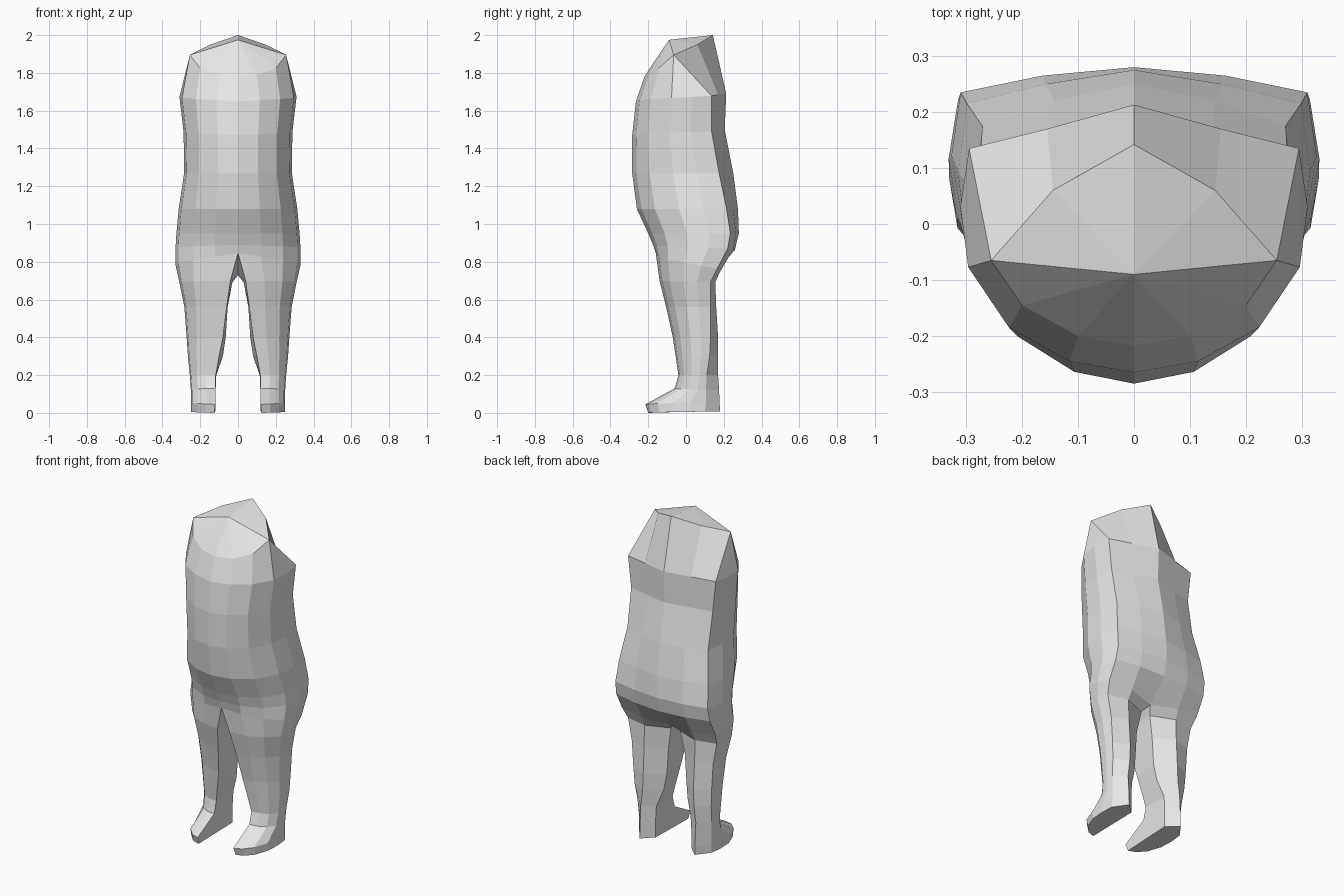
import bpy, bmesh

if "Cube" in bpy.data.objects:
    bpy.data.objects.remove(bpy.data.objects["Cube"])

grey = bpy.data.materials.new("plain_grey")
grey.diffuse_color = (0.8, 0.8, 0.8, 1)
grey.use_nodes = True
grey.node_tree.nodes["Principled BSDF"].inputs["Base Color"].default_value = grey.diffuse_color

# Half cross-section: front inner, around the outside, to back inner
XF = (0, .37, .72, .955, 1, .95)
YF = (0, .05, .2, .47, .74, 1)


def ring(bm, zf, zb, xi, xib, xo, yf, yc, ym, yi):
    pts = [(xi + (xo - xi) * fx, yf + (yc - yf) * fy) for fx, fy in zip(XF, YF)]
    pts += [(xib + (xo - xib) * .5, ym), (xib, yi)]
    return [bm.verts.new((x, y, zf + (zb - zf) * i / 7)) for i, (x, y) in enumerate(pts)]


def loft(bm, a, b, closed):
    n = len(a)
    for i in range(n if closed else n - 1):
        j = (i + 1) % n
        bm.faces.new((a[i], a[j], b[j], b[i]))


def finish(bm, name):
    # Mirror the right half to the left, then orient the faces outward
    geom = bm.verts[:] + bm.edges[:] + bm.faces[:]
    dup = bmesh.ops.duplicate(bm, geom=geom)["geom"]
    for v in dup:
        if isinstance(v, bmesh.types.BMVert):
            v.co.x = -v.co.x
    bmesh.ops.remove_doubles(bm, verts=bm.verts[:], dist=1e-4)
    bmesh.ops.recalc_face_normals(bm, faces=bm.faces[:])
    me = bpy.data.meshes.new(name)
    bm.to_mesh(me)
    bm.free()
    me.materials.append(grey)
    bpy.context.collection.objects.link(bpy.data.objects.new(name, me))


# z front, z back, x inner front, x inner back, x outer,
# y front, y back corner, y back middle, y back inner
TORSO = [
    (1.65, 1.69, 0, 0, .31, -.265, .135, .17, .213),
    (1.47, 1.50, 0, 0, .288, -.285, .135, .17, .205),
    (1.27, 1.27, 0, 0, .285, -.285, .175, .22, .25),
    (1.08, 1.08, 0, 0, .314, -.26, .215, .25, .275),
    (.95, .95, 0, 0, .326, -.20, .235, .265, .28),
    (.89, .86, 0, 0, .331, -.175, .22, .25, .258),
    (.845, .73, 0, 0, .33, -.16, .165, .18, .14),
]
LEG = [
    (.70, .69, .04, .03, .311, -.14, .13, .155, .10),
    (.56, .56, .06, .055, .284, -.105, .13, .16, .09),
    (.40, .40, .08, .065, .272, -.07, .13, .17, .09),
    (.30, .30, .10, .08, .265, -.055, .125, .17, .10),
    (.20, .20, .118, .115, .255, -.04, .11, .17, .12),
]
FOOT = [
    (.13, .12, .118, .12, .25, -.06, .105, .175, .12),
    (.045, .06, .12, .12, .25, -.215, .105, .178, .12),
    (0, .01, .125, .12, .25, -.20, .10, .18, .12),
]

# Torso and legs
bm = bmesh.new()
rings = [ring(bm, *r) for r in TORSO + LEG + FOOT[:1]]
for k in range(len(rings) - 1):
    loft(bm, rings[k], rings[k + 1], k >= len(TORSO) - 1)

# Chest, shoulders and sloped neck cap
p = rings[0]
n0, n1, n2, neck, shoulder, mid, ridge = [bm.verts.new(c) for c in (
    (0, -.218, 1.785), (.1, -.2, 1.79), (.2, -.145, 1.825), (0, -.09, 1.975),
    (.255, -.065, 1.895), (.145, .06, 1.95), (0, .142, 2.0))]
for f in ((p[0], p[1], n1, n0), (p[1], p[2], n2, n1), (p[2], p[3], shoulder, n2),
          (n0, n1, neck), (n1, n2, neck), (n2, shoulder, neck),
          (neck, shoulder, mid), (neck, mid, ridge),
          (shoulder, p[3], p[4], p[5]),
          (shoulder, p[5], p[6], mid), (mid, p[6], p[7], ridge)):
    bm.faces.new(f)
finish(bm, "torso_and_legs")

# Feet
bm = bmesh.new()
rings = [ring(bm, *r) for r in FOOT]
for a, b in zip(rings, rings[1:]):
    loft(bm, a, b, True)
bm.faces.new(rings[-1])
finish(bm, "feet")
